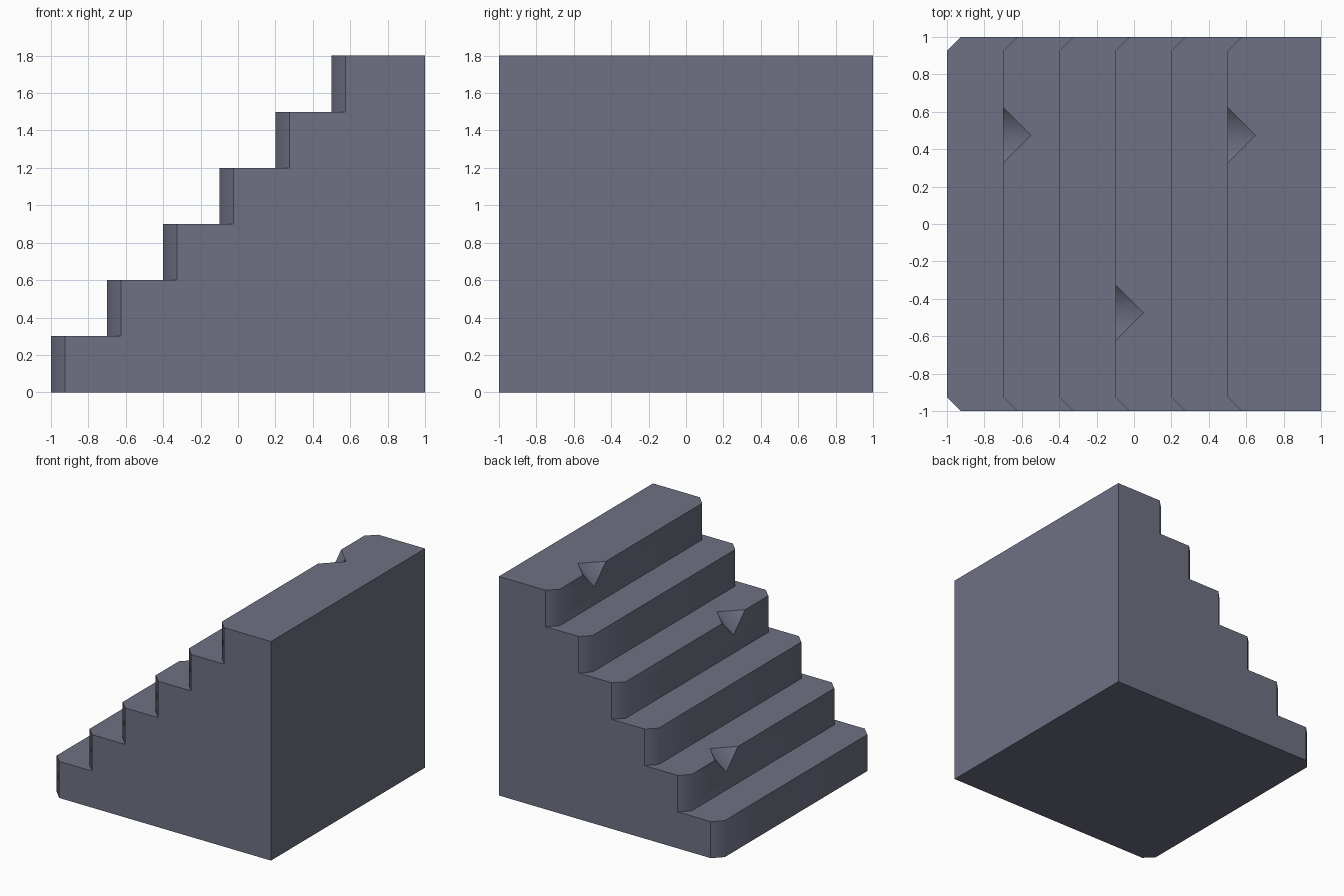
import bpy, bmesh

if "Cube" in bpy.data.objects:
    bpy.data.objects.remove(bpy.data.objects["Cube"])

STEPS, RUN, RISE = 6, 0.3, 0.3
C = 0.075                                   # corner chamfer of each step
CHIP = 0.15                                 # size of the broken chips
chips = {1: 0.475, 3: -0.475, 5: 0.475}     # step number -> y of the chip
E = 1 - C

bm = bmesh.new()


def face(*pts):
    return bm.faces.new([bm.verts.new(p) for p in pts])


side = [(1, 0)]
for i in range(STEPS):
    x, z0, z1 = -1 + i * RUN, i * RISE, (i + 1) * RISE
    side += [(x + C, z0), (x + C, z1)]
    # chamfered corners
    for s in (-1, 1):
        face((x, s * E, z0), (x + C, s, z0), (x + C, s, z1), (x, s * E, z1))
    # riser and tread outlines, with a chip cut where listed
    riser = [(x, -E, z0), (x, E, z0), (x, E, z1)]
    tread = [(x, E, z1)]
    if i in chips:
        y = chips[i]
        a, b = (x, y + CHIP, z1), (x, y - CHIP, z1)
        tip, low = (x + CHIP, y, z1), (x, y, z1 - CHIP)
        riser += [a, low, b]
        tread += [a, tip, b]
        face(a, tip, low)
        face(b, tip, low)
    riser.append((x, -E, z1))
    face(*riser)
    tread += [(x, -E, z1), (x + C, -1, z1)]
    if i < STEPS - 1:
        n = x + RUN
        tread += [(n + C, -1, z1), (n, -E, z1), (n, E, z1), (n + C, 1, z1)]
    else:
        tread += [(1, -1, z1), (1, 1, z1)]
    tread.append((x + C, 1, z1))
    face(*tread)

# side walls, back wall and underside
top = STEPS * RISE
side.append((1, top))
for s in (-1, 1):
    face(*[(x, s, z) for x, z in side])
face((1, -1, 0), (1, 1, 0), (1, 1, top), (1, -1, top))
face((-1, -E, 0), (-1 + C, -1, 0), (1, -1, 0), (1, 1, 0), (-1 + C, 1, 0), (-1, E, 0))

bmesh.ops.remove_doubles(bm, verts=bm.verts, dist=1e-4)
bmesh.ops.recalc_face_normals(bm, faces=bm.faces)

# smooth only across riser/chamfer edges and the crease of each chip
for f in bm.faces:
    f.smooth = True
for e in bm.edges:
    p, q = (v.co for v in e.verts)
    d = q - p
    corner = abs(d.x) + abs(d.y) < 1e-4 and abs(abs(p.y) - E) < 1e-3
    crease = abs(d.y) < 1e-4 and abs(abs(d.x) - CHIP) < 1e-3 and abs(abs(d.z) - CHIP) < 1e-3
    e.smooth = corner or crease

mesh = bpy.data.meshes.new("stone_stairs")
bm.to_mesh(mesh)
bm.free()
mat = bpy.data.materials.new("slate grey stone")
mat.diffuse_color = (0.156, 0.165, 0.227, 1)
mat.use_nodes = True
mat.node_tree.nodes["Principled BSDF"].inputs["Base Color"].default_value = mat.diffuse_color
mesh.materials.append(mat)
stairs = bpy.data.objects.new("stone_stairs", mesh)
bpy.context.collection.objects.link(stairs)
